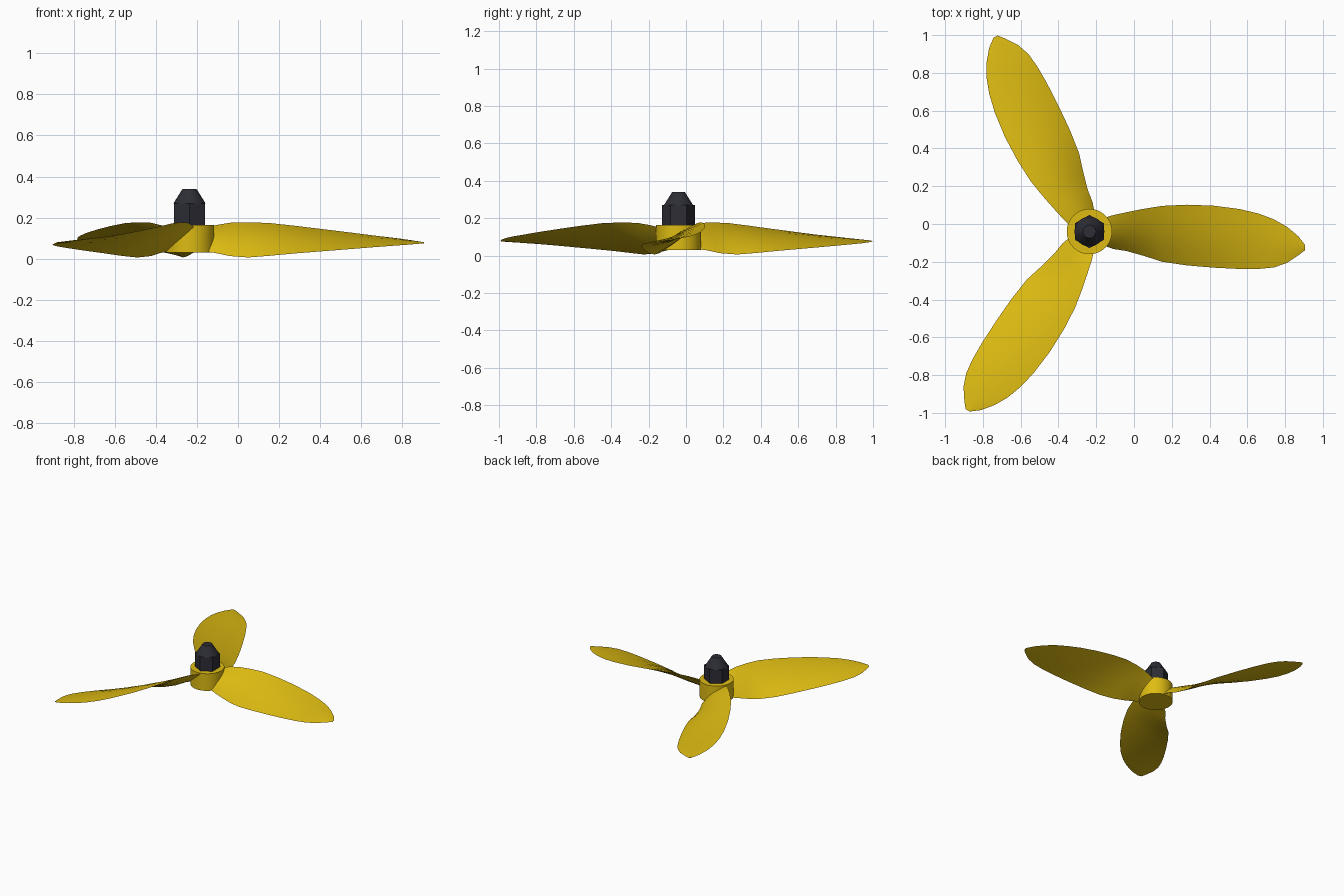
import bpy, bmesh, math
from mathutils import Vector, Matrix

cube = bpy.data.objects.get("Cube")
if cube:
    bpy.data.objects.remove(cube, do_unlink=True)

CENTRE = Vector((-0.236, -0.04, 0))


def make_material(name, colour, roughness):
    mat = bpy.data.materials.new(name)
    mat.use_nodes = True
    mat.diffuse_color = colour
    shader = mat.node_tree.nodes["Principled BSDF"]
    shader.inputs["Base Color"].default_value = colour
    shader.inputs["Roughness"].default_value = roughness
    return mat


yellow = make_material("yellow plastic", (0.73, 0.5, 0.006, 1), 0.5)
charcoal = make_material("charcoal metal", (0.026, 0.026, 0.036, 1), 0.5)


def loft(name, rings, material, angle):
    """Skin a list of closed rings, cap both ends and shade by angle."""
    bm = bmesh.new()
    loops = [[bm.verts.new(p) for p in ring] for ring in rings]
    for a, b in zip(loops, loops[1:]):
        for i in range(len(a)):
            j = (i + 1) % len(a)
            bm.faces.new((a[i], a[j], b[j], b[i]))
    bm.faces.new(loops[0])
    bm.faces.new(loops[-1])
    bmesh.ops.recalc_face_normals(bm, faces=bm.faces)
    mesh = bpy.data.meshes.new(name)
    bm.to_mesh(mesh)
    bm.free()
    mesh.materials.append(material)
    obj = bpy.data.objects.new(name, mesh)
    bpy.context.collection.objects.link(obj)
    bpy.ops.object.select_all(action="DESELECT")
    obj.select_set(True)
    bpy.context.view_layer.objects.active = obj
    bpy.ops.object.shade_smooth_by_angle(angle=math.radians(angle))
    return obj


def circle(radius, z, sides):
    """Ring with a corner pointing along y."""
    turns = [math.tau * i / sides for i in range(sides)]
    return [CENTRE + Vector((radius * math.sin(t), radius * math.cos(t), z)) for t in turns]


# Hub, hexagonal nut and its tapered cap
loft("hub", [circle(0.12, z, 48) for z in (0.03, 0.163)], yellow, 40)
loft("hex_nut", [circle(0.088, z, 6) for z in (0.15, 0.27)], charcoal, 20)
loft("nut_cap", [circle(0.079, 0.268, 32), circle(0.034, 0.34, 32)], charcoal, 30)

# Blade stations: x, low edge (y, z), high edge (y, z), thickness
STATIONS = [
    (-0.2, -0.10, 0.04, 0.02, 0.14, 0.03),
    (-0.11, -0.132, 0.028, 0.047, 0.163, 0.03),
    (-0.04, -0.143, 0.013, 0.062, 0.175, 0.028),
    (0.05, -0.168, 0.006, 0.08, 0.177, 0.026),
    (0.15, -0.2, 0.014, 0.096, 0.174, 0.024),
    (0.28, -0.219, 0.026, 0.102, 0.16, 0.022),
    (0.42, -0.231, 0.037, 0.097, 0.143, 0.02),
    (0.56, -0.238, 0.048, 0.079, 0.126, 0.017),
    (0.66, -0.238, 0.056, 0.055, 0.113, 0.014),
    (0.74, -0.23, 0.062, 0.025, 0.104, 0.012),
    (0.81, -0.206, 0.067, -0.015, 0.095, 0.01),
    (0.87, -0.166, 0.072, -0.065, 0.086, 0.007),
    (0.906, -0.138, 0.075, -0.112, 0.08, 0.004),
]


def blade_section(x, low_y, low_z, high_y, high_z, thick, steps=8):
    """Thin cambered section between the low and high edges."""
    low, high = Vector((x, low_y, low_z)), Vector((x, high_y, high_z))
    chord = high - low
    normal = Vector((0, -chord.z, chord.y)).normalized()
    upper, lower = [], []
    for i in range(steps + 1):
        u = (1 - math.cos(math.pi * i / steps)) / 2
        bulge = thick * math.sin(math.pi * u)
        base = low + chord * u
        upper.append(base + normal * bulge * 0.65)
        lower.append(base - normal * bulge * 0.35)
    return upper + lower[-2:0:-1]


# Three blades turned around the hub
sections = [blade_section(*s) for s in STATIONS]
for k, name in enumerate(("blade_left", "blade_back", "blade_front")):
    turn = Matrix.Rotation(math.tau * k / 3, 3, "Z")
    rings = [[turn @ (p - CENTRE) + CENTRE for p in ring] for ring in sections]
    loft(name, rings, yellow, 50)
